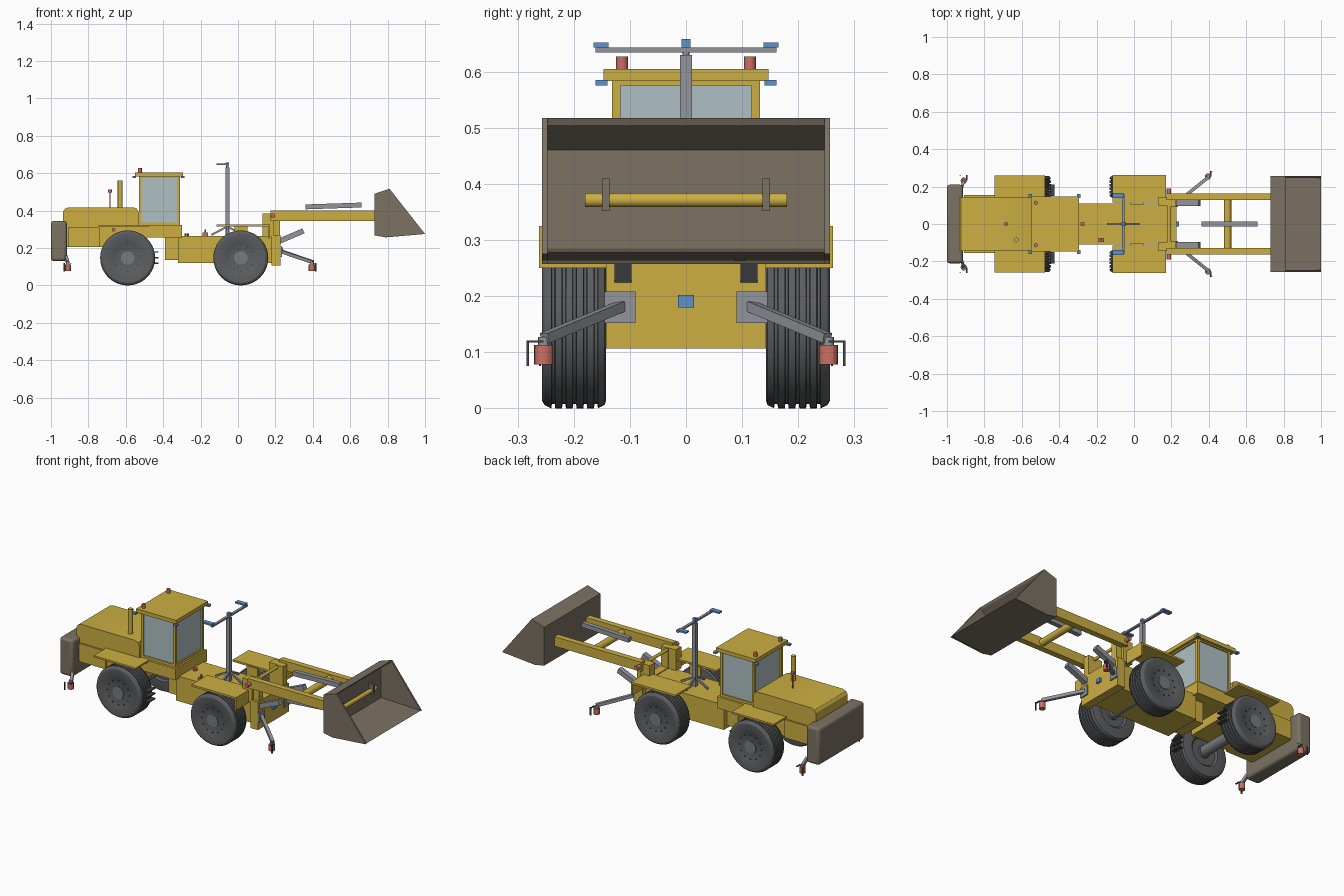
import bpy, bmesh, math
from mathutils import Vector, Matrix

cube = bpy.data.objects.get("Cube")
if cube:
    bpy.data.objects.remove(cube, do_unlink=True)


def material(name, r, g, b):
    m = bpy.data.materials.new(name)
    m.use_nodes = True
    m.diffuse_color = (r, g, b, 1)
    m.node_tree.nodes["Principled BSDF"].inputs["Base Color"].default_value = (r, g, b, 1)
    return m


YELLOW = material("machine yellow", .60, .43, .055)
BROWN = material("worn steel brown", .20, .168, .124)
GREY = material("steel grey", .29, .30, .33)
RUBBER = material("tyre rubber", .105, .11, .115)
HUB = material("hub grey", .19, .195, .20)
GLASS = material("window glass", .43, .53, .56)
RED = material("sensor red", .60, .16, .125)
BLUE = material("camera blue", .11, .29, .60)
DARK = material("dark steel", .06, .06, .065)
parts = []


def finish(name, bm, mat, mirror=False, bevel=0):
    bmesh.ops.recalc_face_normals(bm, faces=bm.faces)
    mesh = bpy.data.meshes.new(name)
    bm.to_mesh(mesh)
    bm.free()
    mesh.materials.append(mat)
    ob = bpy.data.objects.new(name, mesh)
    bpy.context.collection.objects.link(ob)
    if bevel:
        mod = ob.modifiers.new("rounding", "BEVEL")
        mod.width, mod.segments = bevel, 3
    if mirror:
        mod = ob.modifiers.new("both sides", "MIRROR")
        mod.use_axis = (False, True, False)
    parts.append(ob)
    return ob


def box(name, x, y, z, mat, **kw):
    bm = bmesh.new()
    bmesh.ops.create_cube(bm, size=1)
    for v in bm.verts:
        v.co = [lo + (hi - lo) * (c + .5) for c, (lo, hi) in zip(v.co, (x, y, z))]
    return finish(name, bm, mat, **kw)


def prism(name, profile, y, mat, **kw):
    # side profile in x and z, extruded across y
    bm = bmesh.new()
    face = bm.faces.new([bm.verts.new((px, y[0], pz)) for px, pz in profile])
    out = bmesh.ops.extrude_face_region(bm, geom=[face])
    moved = [g for g in out["geom"] if isinstance(g, bmesh.types.BMVert)]
    bmesh.ops.translate(bm, verts=moved, vec=(0, y[1] - y[0], 0))
    return finish(name, bm, mat, **kw)


def along(p, q):
    p, q = Vector(p), Vector(q)
    turn = (q - p).to_track_quat("Z", "Y").to_matrix().to_4x4()
    return Matrix.Translation((p + q) / 2) @ turn, (q - p).length


def rod(name, p, q, r, mat, sides=20, **kw):
    m, length = along(p, q)
    bm = bmesh.new()
    bmesh.ops.create_cone(bm, cap_ends=True, segments=sides, radius1=r, radius2=r,
                          depth=length, matrix=m)
    return finish(name, bm, mat, **kw)


def beam(name, p, q, w, h, mat, **kw):
    m, length = along(p, q)
    bm = bmesh.new()
    bmesh.ops.create_cube(bm, size=1, matrix=m @ Matrix.Diagonal((w, h, length, 1)))
    return finish(name, bm, mat, **kw)


# Wheels: ribbed tyre turned round the axle, with hub and bolts
R, Y0, Y1 = .147, .143, .257
outline = [(.03, Y0 + .01), (.075, Y0 + .01), (.085, Y0), (R - .012, Y0)]
RIBS = 6
pitch = (Y1 - Y0) / RIBS
for i in range(RIBS):
    a = Y0 + i * pitch
    outline += [(R - .006 * (i == 0), a + .002), (R - .006 * (i == RIBS - 1), a + pitch - .005)]
    if i < RIBS - 1:
        outline += [(R - .008, a + pitch - .004), (R - .008, a + pitch + .001)]
outline += [(R - .014, Y1), (.085, Y1), (.078, Y1 - .004), (.03, Y1 - .004)]
for end, cx in (("rear", -.59), ("front", .015)):
    bm = bmesh.new()
    ring = [bm.verts.new((cx + r, y, R)) for r, y in outline]
    edges = [bm.edges.new(pair) for pair in zip(ring, ring[1:])]
    bmesh.ops.spin(bm, geom=ring + edges, cent=(cx, 0, R), axis=(0, 1, 0),
                   angle=math.tau, steps=40, use_merge=True)
    bmesh.ops.remove_doubles(bm, verts=bm.verts, dist=.0001)
    finish(end + "_tyres", bm, RUBBER, mirror=True)
    rod(end + "_hubs", (cx, Y0, R), (cx, Y1, R), .036, HUB, 24, mirror=True)
    for i in range(12):
        a = math.tau * i / 12
        bx, bz = cx + .07 * math.cos(a), R + .07 * math.sin(a)
        rod(end + "_wheel_bolt", (bx, Y1 - .01, bz), (bx, Y1, bz), .004, DARK, 6, mirror=True)
    rod(end + "_axle", (cx, -Y0, R), (cx, Y0, R), .03, HUB)

# Rear body
box("counterweight", (-1, -.915), (-.21, .21), (.13, .345), BROWN, bevel=.015)
box("rear_chassis", (-.915, -.50), (-.142, .142), (.205, .255), YELLOW)
box("rear_side_sills", (-.91, -.74), (.14, .155), (.205, .31), YELLOW, mirror=True)
prism("engine_hood", [(-.935, .25), (-.935, .395), (-.925, .41), (-.905, .418), (-.56, .418),
                      (-.54, .41), (-.53, .39), (-.53, .25)], (-.145, .145), YELLOW)
box("rear_fenders", (-.745, -.475), (.12, .26), (.314, .324), YELLOW, mirror=True)
rod("exhaust_pipe", (-.63, -.085, .41), (-.63, -.085, .56), .013, YELLOW)
for z in (.115, .145, .175):
    box("cab_step", (-.45, -.425), (.15, .21), (z, z + .007), DARK, mirror=True)

# Cab
box("cab_base", (-.53, -.30), (-.145, .145), (.255, .322), YELLOW)
box("cab_sill", (-.53, -.31), (-.132, .132), (.32, .337), YELLOW)
box("cab_windows", (-.522, -.318), (-.125, .125), (.335, .577), GLASS)
for x in (-.53, -.325):
    box("cab_posts", (x, x + .015), (.117, .132), (.33, .585), YELLOW, mirror=True)
box("cab_header", (-.53, -.31), (-.132, .132), (.575, .585), YELLOW)
box("cab_roof", (-.55, -.295), (-.147, .147), (.583, .605), YELLOW)
rod("roof_beacons", (-.525, .114, .603), (-.525, .114, .627), .0105, RED, mirror=True)
for x in (-.555, -.295):
    box("roof_cameras", (x - .01, x + .01), (.14, .161), (.575, .585), BLUE, mirror=True)

# Front frame and loader tower
box("articulation_joint", (-.39, -.31), (-.08, .08), (.135, .255), YELLOW)
box("front_frame", (-.32, .19), (-.11, .11), (.12, .265), YELLOW)
box("front_plate", (.18, .228), (-.143, .143), (.107, .27), YELLOW)
box("tower_posts", (.132, .19), (.095, .145), (.26, .385), YELLOW, mirror=True)
box("tower_cheeks", (.18, .225), (.09, .128), (.26, .385), YELLOW, mirror=True)
box("front_fenders", (-.115, .17), (.115, .262), (.314, .325), YELLOW, mirror=True)
box("front_fender_flaps", (.16, .17), (.143, .262), (.25, .32), YELLOW, mirror=True)
box("fender_brackets", (-.02, .05), (.105, .12), (.24, .32), YELLOW, mirror=True)

# Loader arms
box("loader_arms", (.175, .735), (.128, .162), (.345, .4), YELLOW, mirror=True)
rod("arm_cross_tube", (.5, -.13, .372), (.5, .13, .372), .02, YELLOW)
rod("arm_pivot", (.187, -.185, .372), (.187, .185, .372), .009, YELLOW)
rod("pivot_sensors", (.187, .16, .372), (.187, .19, .372), .012, RED, mirror=True)
beam("tilt_cylinder", (.36, 0, .42), (.66, 0, .43), .026, .026, GREY)
beam("lift_cylinders", (.21, .112, .232), (.35, .112, .292), .03, .028, GREY, mirror=True)

# Bucket: floor, back and hood shell closed by two cheeks
prism("bucket_shell", [(.73, .49), (.81, .517), (1, .275), (.79, .257), (.73, .27), (.73, .49)][:2]
      + [(.805, .505), (.745, .46), (.745, .285), (1, .278), (.79, .257), (.73, .268)],
      (-.25, .25), BROWN)
prism("bucket_cheeks", [(.73, .49), (.81, .517), (1, .275), (.79, .257), (.73, .268)],
      (.247, .257), BROWN, mirror=True)
rod("bucket_hinge_tube", (.757, -.18, .371), (.757, .18, .371), .0125, YELLOW)
box("bucket_hinge_tabs", (.74, .775), (.136, .15), (.352, .41), BROWN, mirror=True)

# Sensor mast with crossbar and feet
box("mast", (-.068, -.046), (-.011, .011), (.265, .63), GREY)
rod("mast_top", (-.057, 0, .63), (-.057, 0, .646), .006, GREY)
box("mast_crossbar", (-.065, -.05), (-.161, .161), (.634, .643), GREY)
for dx, dy in ((1, 0), (-1, 0), (0, 1), (0, -1)):
    beam("mast_foot", (-.057, 0, .315), (-.057 + .085 * dx, .085 * dy, .27), .01, .01, GREY)
box("mast_camera", (-.067, -.047), (-.008, .008), (.643, .658), BLUE)
box("crossbar_cameras", (-.115, -.055), (.138, .165), (.643, .652), BLUE, mirror=True)

# Front outriggers and rear sensors
box("outrigger_plates", (.226, .236), (.09, .145), (.152, .208), GREY, mirror=True)
beam("outrigger_arms", (.23, .115, .182), (.4, .252, .125), .018, .018, GREY, mirror=True)
for end, x, y in (("front", .395, .254), ("rear", -.91, .232)):
    rod(end + "_ground_sensors", (x, y, .078), (x, y, .113), .017, RED, 12, mirror=True)
    rod(end + "_sensor_caps", (x, y, .113), (x, y, .127), .01, GREY, 12, mirror=True)
    s = 1 if x > 0 else -1
    box(end + "_bracket_bars", (x + .012, x + .02), (y, y + .03), (.117, .121), DARK, mirror=True)
    box(end + "_bracket_drops", (x + s * .02 - .004, x + s * .02 + .004), (y + .026, y + .03),
        (.075, .121), DARK, mirror=True)
beam("rear_sensor_arms", (-.91, .228, .12), (-.92, .2, .155), .016, .016, GREY, mirror=True)
box("front_camera", (.228, .24), (-.014, .014), (.18, .202), BLUE)

# Small body sensors
rod("antenna", (-.685, 0, .418), (-.685, 0, .505), .003, RED, 8)
rod("antenna_head", (-.685, 0, .498), (-.685, 0, .512), .011, RED, 16)
rod("frame_sensor", (-.275, 0, .262), (-.275, 0, .278), .012, RED, 12)
rod("frame_probe", (-.175, -.085, .262), (-.175, -.085, .3), .005, RED, 8)
box("frame_probe_base", (-.19, -.16), (-.095, -.075), (.264, .282), RED)
rod("side_sensors", (-.665, .14, .298), (-.665, .162, .298), .01, RED, 12, mirror=True)

# Smooth round parts, keep edges sharp
bpy.ops.object.select_all(action="DESELECT")
for ob in parts:
    ob.select_set(True)
bpy.context.view_layer.objects.active = parts[0]
bpy.ops.object.shade_smooth_by_angle(angle=math.radians(30))
